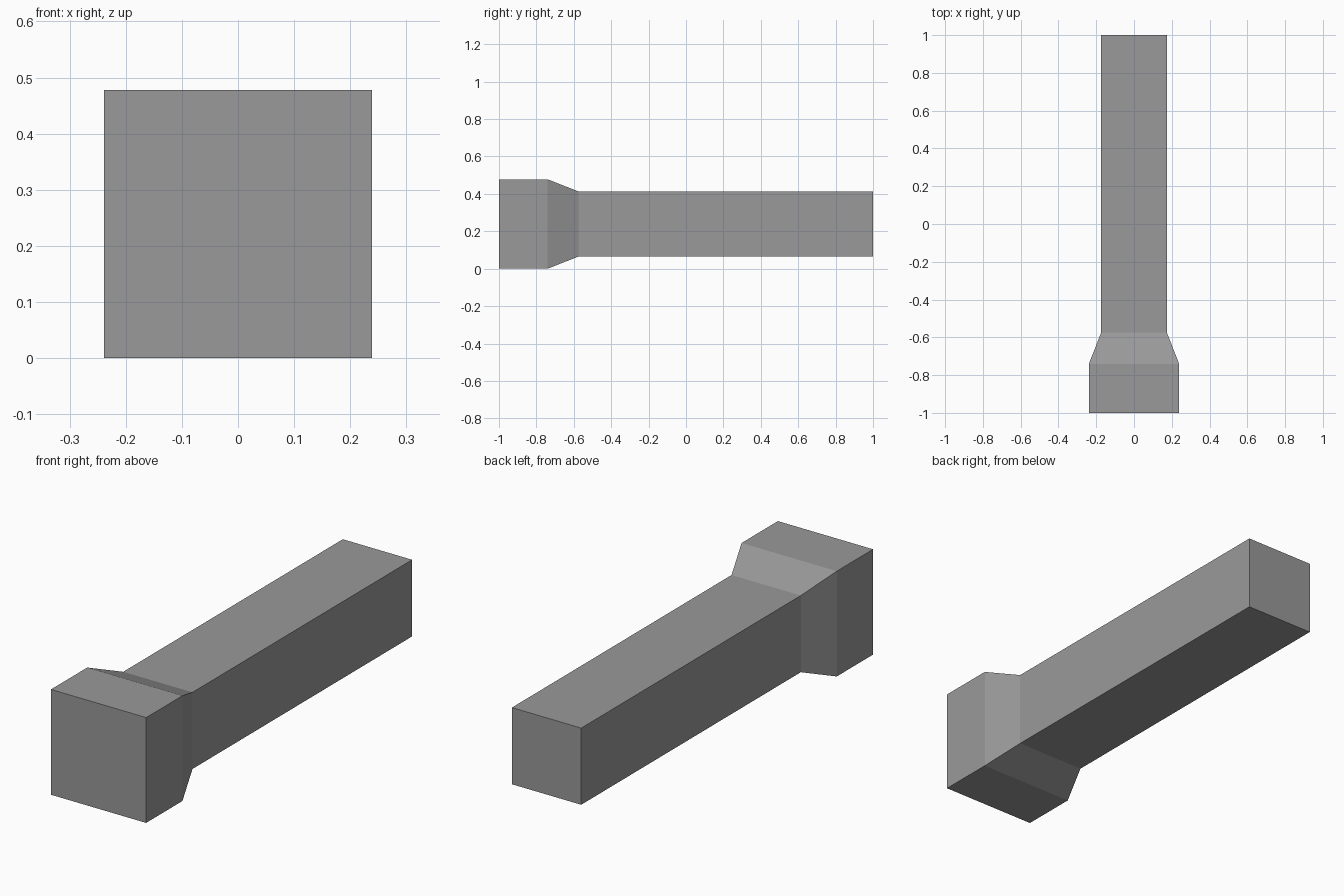
import bpy
import bmesh

cube = bpy.data.objects.get("Cube")
if cube:
    bpy.data.objects.remove(cube, do_unlink=True)

# Plain grey material
grey = bpy.data.materials.new("grey")
grey.use_nodes = True
colour = (0.32, 0.32, 0.32, 1)
grey.diffuse_color = colour
grey.node_tree.nodes["Principled BSDF"].inputs["Base Color"].default_value = colour

HEAD, SHAFT = 0.239, 0.174  # half widths of the square sections

# Sections along the length: (y, half width)
sections = [(-1, HEAD), (-0.74, HEAD), (-0.575, SHAFT), (1, SHAFT)]
corners = [(-1, -1), (1, -1), (1, 1), (-1, 1)]

# Loft the square sections into one closed solid
bm = bmesh.new()
rings = [[bm.verts.new((sx * h, y, HEAD + sz * h)) for sx, sz in corners]
         for y, h in sections]
for a, b in zip(rings, rings[1:]):
    for i in range(4):
        j = (i + 1) % 4
        bm.faces.new((a[i], a[j], b[j], b[i]))
bm.faces.new(rings[0])
bm.faces.new(rings[-1])
bmesh.ops.recalc_face_normals(bm, faces=bm.faces)

mesh = bpy.data.meshes.new("flared_beam")
bm.to_mesh(mesh)
bm.free()
mesh.materials.append(grey)
beam = bpy.data.objects.new("flared_beam", mesh)
bpy.context.collection.objects.link(beam)
